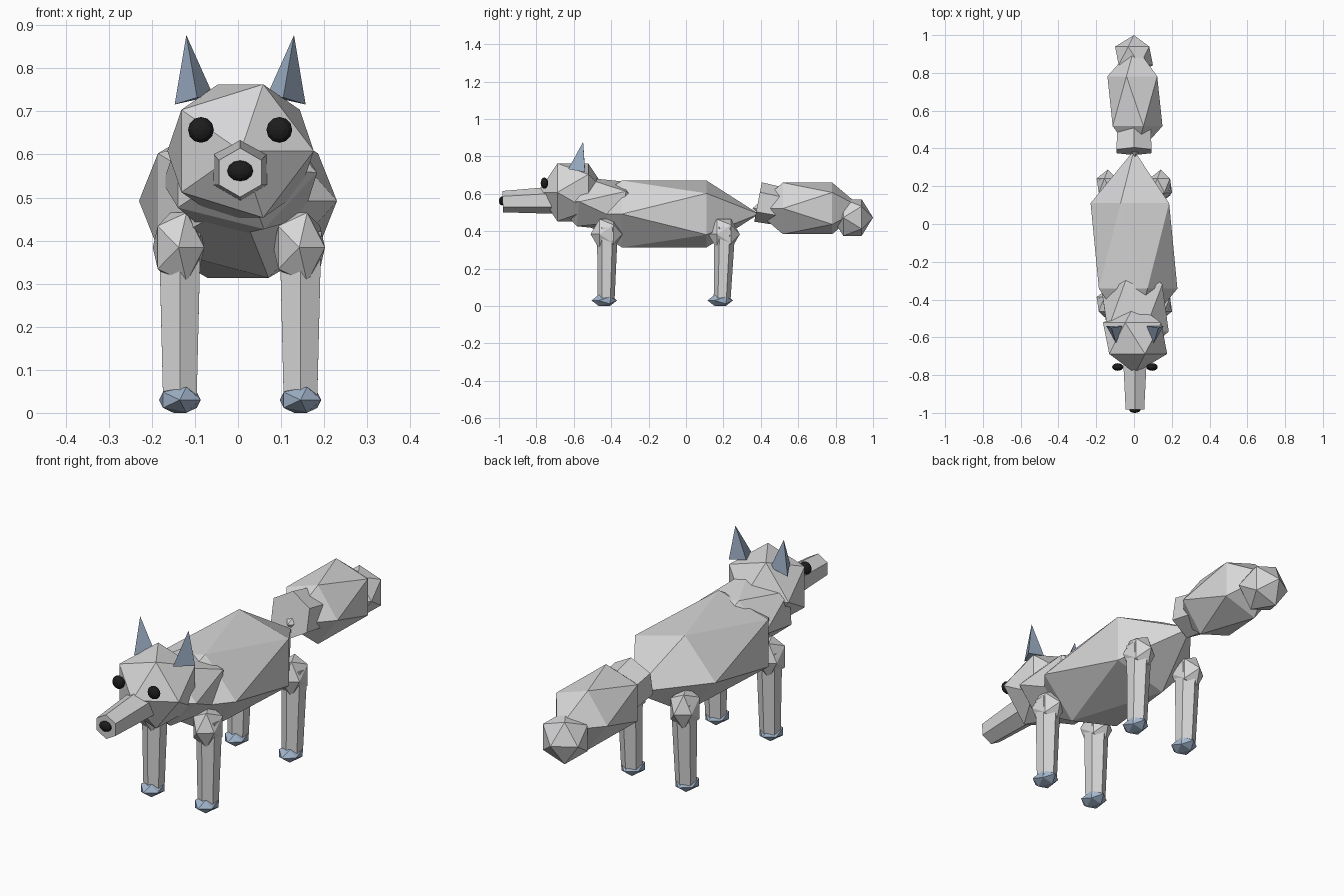
import bpy, bmesh, math
from mathutils import Vector, Matrix

if "Cube" in bpy.data.objects:
    bpy.data.objects.remove(bpy.data.objects["Cube"])


def material(name, rgb):
    m = bpy.data.materials.new(name)
    m.diffuse_color = (*rgb, 1)
    m.use_nodes = True
    m.node_tree.nodes["Principled BSDF"].inputs["Base Color"].default_value = m.diffuse_color
    return m


FUR = material("pale_grey_fur", (0.68, 0.68, 0.69))
BLUE = material("blue_grey", (0.36, 0.46, 0.60))
BLACK = material("black", (0.012, 0.012, 0.012))
CX = 0.005  # centre line of head and legs


def finish(name, bm, mat):
    bmesh.ops.recalc_face_normals(bm, faces=bm.faces)
    mesh = bpy.data.meshes.new(name)
    bm.to_mesh(mesh)
    bm.free()
    mesh.materials.append(mat)
    ob = bpy.data.objects.new(name, mesh)
    bpy.context.collection.objects.link(ob)
    return ob


def blob(name, center, radii, mat=FUR, pitch=0):
    """Stretched icosahedron with its poles along y."""
    bm = bmesh.new()
    bmesh.ops.create_icosphere(bm, subdivisions=1, radius=1)
    bm.transform(Matrix.Translation(center)
                 @ Matrix.Rotation(math.radians(pitch), 4, 'X')
                 @ Matrix.Diagonal((*radii, 1))
                 @ Matrix.Rotation(math.pi / 2, 4, 'X'))
    return finish(name, bm, mat)


def ball(name, center, radii, mat=BLACK):
    bm = bmesh.new()
    bmesh.ops.create_uvsphere(bm, u_segments=12, v_segments=8, radius=1)
    bm.transform(Matrix.Translation(center)
                 @ Matrix.Diagonal((*radii, 1))
                 @ Matrix.Rotation(math.pi / 2, 4, 'X'))
    return finish(name, bm, mat)


def hex_rod(name, start, end, r1, r2, mat=FUR):
    """Six-sided tapered rod between two points in the same x plane."""
    a, b = Vector(start), Vector(end)
    d = b - a
    bm = bmesh.new()
    bmesh.ops.create_cone(bm, cap_ends=True, segments=6,
                          radius1=r1, radius2=r2, depth=d.length)
    # corners of the hexagon lie in the yz plane
    zax = d.normalized()
    xax = Vector((1, 0, 0))
    yax = zax.cross(xax)
    rot = Matrix((xax, yax, zax)).transposed().to_4x4()
    for v in bm.verts:
        v.co = (a + b) / 2 + rot @ v.co
    # make sure a corner, not a flat, points along yax
    if max(abs((v.co - (a + b) / 2).x) for v in bm.verts) > max(r1, r2) * 0.95:
        bm.transform(Matrix.Translation((a + b) / 2)
                     @ Matrix.Rotation(math.pi / 6, 4, zax)
                     @ Matrix.Translation(-(a + b) / 2))
    return finish(name, bm, mat)


# Torso and neck
blob("body", (0, -0.116, 0.492), (0.257, 0.506, 0.21))
blob("neck", (CX, -0.45, 0.545), (0.20, 0.27, 0.155), pitch=-6)

# Head, snout and nose
blob("head", (0.006, -0.605, 0.608), (0.19, 0.185, 0.182))
hex_rod("snout", (CX, -0.70, 0.566), (CX, -0.98, 0.558), 0.073, 0.057)
ball("nose", (CX, -0.983, 0.562), (0.03, 0.017, 0.024))

# Eyes and ears
for side, s in (("left", -1), ("right", 1)):
    ball(side + "_eye", (CX + s * 0.091, -0.757, 0.657), (0.03, 0.02, 0.03))
    bm = bmesh.new()
    corners = [bm.verts.new((CX + s * x, y, z)) for x, y, z in (
        (0.152, -0.54, 0.716), (0.062, -0.54, 0.736), (0.10, -0.63, 0.732))]
    tip = bm.verts.new((CX + s * 0.125, -0.55, 0.877))
    bm.faces.new(corners)
    for i in range(3):
        bm.faces.new((corners[i], corners[(i + 1) % 3], tip))
    finish(side + "_ear", bm, BLUE)

# Legs: shoulder, shaft and paw
for end, y, foot_y in (("front", -0.425, -0.437), ("rear", 0.203, 0.183)):
    for side, s in (("left", -1), ("right", 1)):
        x = CX + s * 0.14
        name = end + "_" + side
        blob(name + "_shoulder", (x - 0.003, y, 0.384), (0.067, 0.085, 0.095))
        hex_rod(name + "_leg", (x, y + 0.005, 0.42), (x, foot_y + 0.01, 0.03),
                0.056, 0.045)
        blob(name + "_paw", (x, foot_y, 0.03), (0.054, 0.068, 0.035), BLUE)

# Bushy tail
hex_rod("tail_base", (0, 0.385, 0.556), (0, 0.52, 0.53), 0.107, 0.102)
blob("tail_brush", (0.005, 0.65, 0.522), (0.163, 0.295, 0.162))
blob("tail_tip", (0, 0.89, 0.473), (0.112, 0.11, 0.115))
